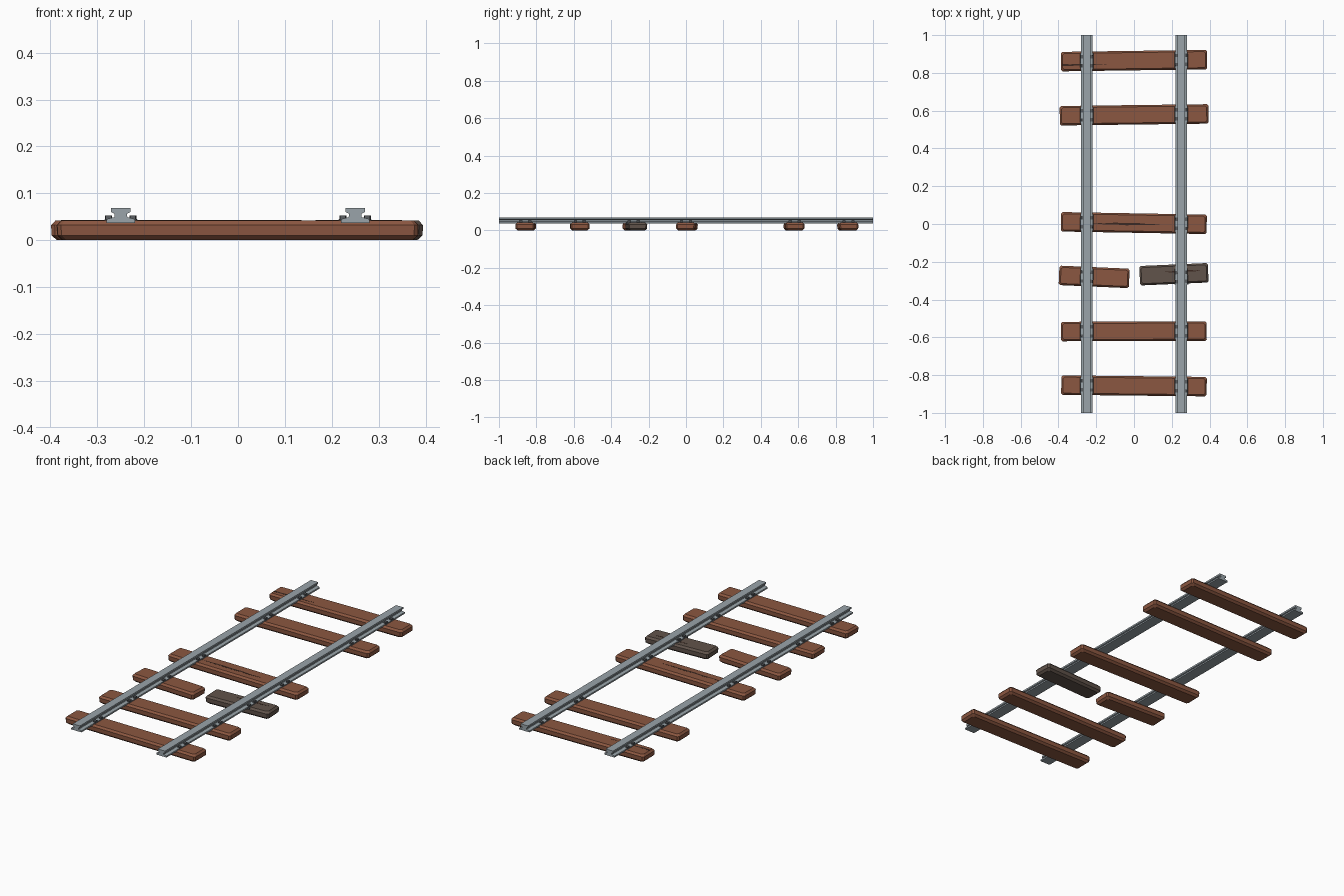
import bpy, bmesh, math
from mathutils import Matrix, Vector

cube = bpy.data.objects.get("Cube")
if cube:
    bpy.data.objects.remove(cube, do_unlink=True)


def material(name, rgb):
    m = bpy.data.materials.new(name)
    m.use_nodes = True
    m.diffuse_color = (*rgb, 1)
    m.node_tree.nodes["Principled BSDF"].inputs["Base Color"].default_value = (*rgb, 1)
    return m


WOOD = material("red brown wood", (0.26, 0.095, 0.052))
OLD = material("weathered wood", (0.12, 0.088, 0.07))
STEEL = material("rail steel", (0.32, 0.37, 0.40))
IRON = material("dark iron", (0.10, 0.11, 0.12))
CRACK = material("crack shadow", (0.045, 0.022, 0.015))


def finish(name, bm, mat, matrix=Matrix()):
    bmesh.ops.recalc_face_normals(bm, faces=bm.faces)
    mesh = bpy.data.meshes.new(name)
    bm.to_mesh(mesh)
    bm.free()
    mesh.materials.append(mat)
    ob = bpy.data.objects.new(name, mesh)
    ob.matrix_world = matrix
    bpy.context.collection.objects.link(ob)
    return ob


def prism(bm, points, direction):
    """Extrude a flat outline along a vector."""
    face = bm.faces.new([bm.verts.new(p) for p in points])
    new = bmesh.ops.extrude_face_region(bm, geom=[face])["geom"]
    bmesh.ops.translate(bm, vec=direction,
                        verts=[v for v in new if isinstance(v, bmesh.types.BMVert)])


def box(bm, center, size):
    m = Matrix.Translation(center) @ Matrix.Diagonal((*size, 1))
    bmesh.ops.create_cube(bm, size=1, matrix=m)


# Sleepers: chamfered timbers built from stacked rectangular rings
def sleeper(name, x0, x1, y, angle, mat, width=0.103):
    bm = bmesh.new()
    half = (x1 - x0) / 2
    rings = []
    for z, inset in ((0, 0.012), (0.010, 0.001), (0.032, 0), (0.042, 0.009)):
        a, b, c = half - inset, width / 2 - inset, 0.008
        corners = [(a, b - c), (a - c, b), (c - a, b), (-a, b - c),
                   (-a, c - b), (c - a, -b), (a - c, -b), (a, c - b)]
        rings.append([bm.verts.new((px, py, z)) for px, py in corners])
    for low, high in zip(rings, rings[1:]):
        for i in range(len(low)):
            j = (i + 1) % len(low)
            bm.faces.new((low[i], low[j], high[j], high[i]))
    bm.faces.new(rings[0])
    bm.faces.new(rings[-1])
    place = Matrix.Translation(((x0 + x1) / 2, y, 0)) @ Matrix.Rotation(math.radians(angle), 4, "Z")
    return finish(name, bm, mat, place)


# Rails: head, web and foot profile
OUTLINE = [(0.030, 0.037), (0.030, 0.045), (0.014, 0.049), (0.013, 0.056),
           (0.021, 0.060), (0.021, 0.069)]


def rail(name, x):
    bm = bmesh.new()
    profile = OUTLINE + [(-px, z) for px, z in reversed(OUTLINE)]
    prism(bm, [(x + px, -1, z) for px, z in profile], Vector((0, 2, 0)))
    finish(name, bm, STEEL)


# Chairs: base plate with clips on both sides of the rail
def chair(name, x, y, angle):
    bm = bmesh.new()
    side = [(-0.036, 0.034), (0.036, 0.034), (0.036, 0.041),
            (0.032, 0.045), (-0.032, 0.045), (-0.036, 0.041)]
    prism(bm, [(px, -0.042, z) for px, z in side], Vector((0, 0.084, 0)))
    for s in (-1, 1):
        for t in (-1, 1):
            box(bm, (s * 0.026, t * 0.024, 0.047), (0.012, 0.018, 0.012))
    place = Matrix.Translation((x, y, 0)) @ Matrix.Rotation(math.radians(angle), 4, "Z")
    finish(name, bm, IRON, place)


# Cracks: thin tapered jagged slivers on the top faces
def crack(name, x0, x1, y, angle, open_end=False):
    bm = bmesh.new()
    upper, lower = [], []
    steps = 6
    for i in range(steps + 1):
        t = i / steps
        w = 0.005 * ((1 - t) if open_end else math.sin(math.pi * t)) + 0.0006
        mid = 0.0015 * (-1) ** i
        px = (t - 0.5) * (x1 - x0)
        upper.append((px, mid + w, 0.0415))
        lower.append((px, mid - w, 0.0415))
    prism(bm, lower + upper[::-1], Vector((0, 0, 0.001)))
    place = Matrix.Translation(((x0 + x1) / 2, y, 0)) @ Matrix.Rotation(math.radians(angle), 4, "Z")
    finish(name, bm, CRACK, place)


for label, y, angle, x0, x1 in (
        ("first", -0.857, -0.6, -0.385, 0.385),
        ("second", -0.568, 0.2, -0.387, 0.385),
        ("third", 0.005, -1.0, -0.387, 0.385),
        ("fourth", 0.578, 0.7, -0.393, 0.394),
        ("fifth", 0.865, 0.8, -0.387, 0.387)):
    sleeper(label + "_sleeper", x0, x1, y, angle, WOOD)
    for side, x in (("left", 0.25), ("right", -0.25)):
        chair(f"{label}_{side}_chair", x, y + x * math.sin(math.radians(angle)), angle)

# Broken sleeper in two halves
sleeper("broken_sleeper_right", -0.397, -0.025, -0.280, -2.5, WOOD)
sleeper("broken_sleeper_left", 0.030, 0.393, -0.266, 2.5, OLD)
chair("broken_right_chair", -0.25, -0.279, -2.5)
chair("broken_left_chair", 0.25, -0.280, 2.5)

crack("fifth_sleeper_crack", -0.378, -0.145, 0.843, 0.8, True)
crack("third_sleeper_crack", -0.215, 0.135, 0.0, -1.0)
crack("broken_sleeper_crack", 0.165, 0.350, -0.250, 2.5)

rail("left_rail", 0.25)
rail("right_rail", -0.25)
